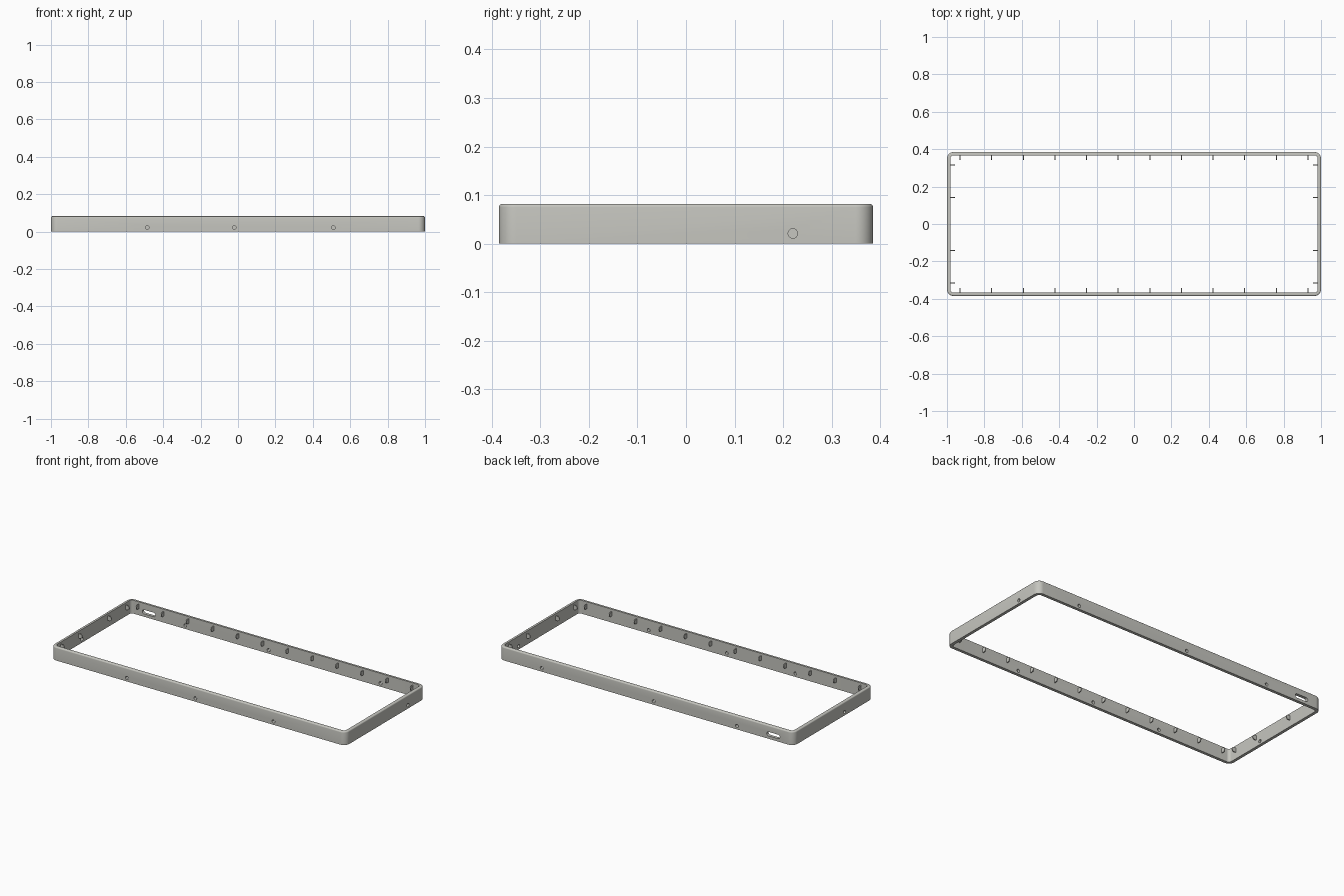
import bpy, bmesh, math

if "Cube" in bpy.data.objects:
    bpy.data.objects.remove(bpy.data.objects["Cube"])

HX, HY, H, WALL, R = 1.0, 0.385, 0.082, 0.018, 0.036

grey = bpy.data.materials.new("warm_grey")
grey.diffuse_color = (0.56, 0.56, 0.52, 1)
grey.use_nodes = True
grey.node_tree.nodes["Principled BSDF"].inputs["Base Color"].default_value = grey.diffuse_color


def finish(bm, name):
    bmesh.ops.recalc_face_normals(bm, faces=bm.faces)
    me = bpy.data.meshes.new(name)
    bm.to_mesh(me)
    bm.free()
    me.materials.append(grey)
    ob = bpy.data.objects.new(name, me)
    bpy.context.collection.objects.link(ob)
    return ob


def rounded_rect(inset, z, seg=10):
    """Rounded rectangle loop, moved inwards by inset."""
    r = R - inset
    pts = []
    for k, (sx, sy) in enumerate([(1, 1), (-1, 1), (-1, -1), (1, -1)]):
        for i in range(seg + 1):
            a = math.pi / 2 * (k + i / seg)
            pts.append((sx * (HX - R) + r * math.cos(a),
                        sy * (HY - R) + r * math.sin(a), z))
    return pts


def prism(bm, outline, frame, depth):
    """Extrude a 2D outline; frame maps (u, v, w) to a world position."""
    ends = [[bm.verts.new(frame(u, v, w)) for u, v in outline]
            for w in (-depth / 2, depth / 2)]
    bm.faces.new(ends[0])
    bm.faces.new(ends[1])
    n = len(outline)
    for i in range(n):
        j = (i + 1) % n
        bm.faces.new((ends[0][i], ends[0][j], ends[1][j], ends[1][i]))


# Frame wall: closed section with a rounded top outer edge
F = 0.007
section = [(0, 0), (0, H - F)]
section += [(F - F * math.cos(a), H - F + F * math.sin(a))
            for a in (math.pi / 8 * i for i in range(1, 5))]
section += [(WALL, H), (WALL, 0)]
bm = bmesh.new()
loops = [[bm.verts.new(p) for p in rounded_rect(i, z)] for i, z in section]
for a, b in zip(loops, loops[1:] + loops[:1]):
    n = len(a)
    for i in range(n):
        j = (i + 1) % n
        bm.faces.new((a[i], a[j], b[j], b[i]))
wall = finish(bm, "frame_wall")


def stadium(half, r, seg=16):
    pts = []
    for i in range(seg + 1):
        a = -math.pi / 2 + math.pi * i / seg
        pts.append((half + r * math.cos(a), r * math.sin(a)))
    return pts + [(-x, -y) for x, y in pts]


def circle(r, seg=24):
    return [(r * math.cos(2 * math.pi * i / seg),
             r * math.sin(2 * math.pi * i / seg)) for i in range(seg)]


# Screw holes and the cable slot through the walls
bm = bmesh.new()
HZ, HR = 0.021, 0.0098
mid = WALL / 2
for side, xs in ((-1, (-0.485, -0.02, 0.51)), (1, (0.71, -0.05, -0.615))):
    for x in xs:
        prism(bm, circle(HR), lambda u, v, w: (
            x + u, side * (HY - mid) + w, HZ + v), 0.06)
for side, y in ((1, 0.22), (-1, -0.11)):
    prism(bm, circle(HR), lambda u, v, w: (
        side * (HX - mid) + w, y + u, HZ + v), 0.06)
prism(bm, stadium(0.032, 0.0125), lambda u, v, w: (
    -0.862 + u, HY - mid + w, 0.03 + v), 0.06)
cutter = finish(bm, "hole_cutter")
cutter.hide_render = True
cutter.hide_viewport = True

cut = wall.modifiers.new("holes", 'BOOLEAN')
cut.operation = 'DIFFERENCE'
cut.solver = 'EXACT'
cut.object = cutter

# Thin round-ended tabs along the inside of the walls
TR, TZ, REACH, THICK = 0.014, 0.055, 0.025, 0.005
arc = [(REACH - TR + TR * math.cos(a), TR * math.sin(a))
       for a in (-math.pi / 2 + math.pi * i / 12 for i in range(13))]
tab = [(-0.004, -TR)] + arc + [(-0.004, TR)]
bm = bmesh.new()
for side in (-1, 1):
    for i in range(12):
        x = -0.93 + i * 1.86 / 11
        prism(bm, tab, lambda u, v, w: (
            x + w, side * (HY - WALL - u), TZ + v), THICK)
    for y in (-0.315, -0.142, 0.142, 0.315):
        prism(bm, tab, lambda u, v, w: (
            side * (HX - WALL - u), y + w, TZ + v), THICK)
tabs = finish(bm, "inner_tabs")

# Smooth shading with sharp edges kept
bpy.context.view_layer.objects.active = wall
wall.select_set(True)
bpy.ops.object.modifier_apply(modifier="holes")
bpy.data.objects.remove(cutter)
tabs.select_set(True)
bpy.ops.object.shade_smooth_by_angle(angle=math.radians(35))
